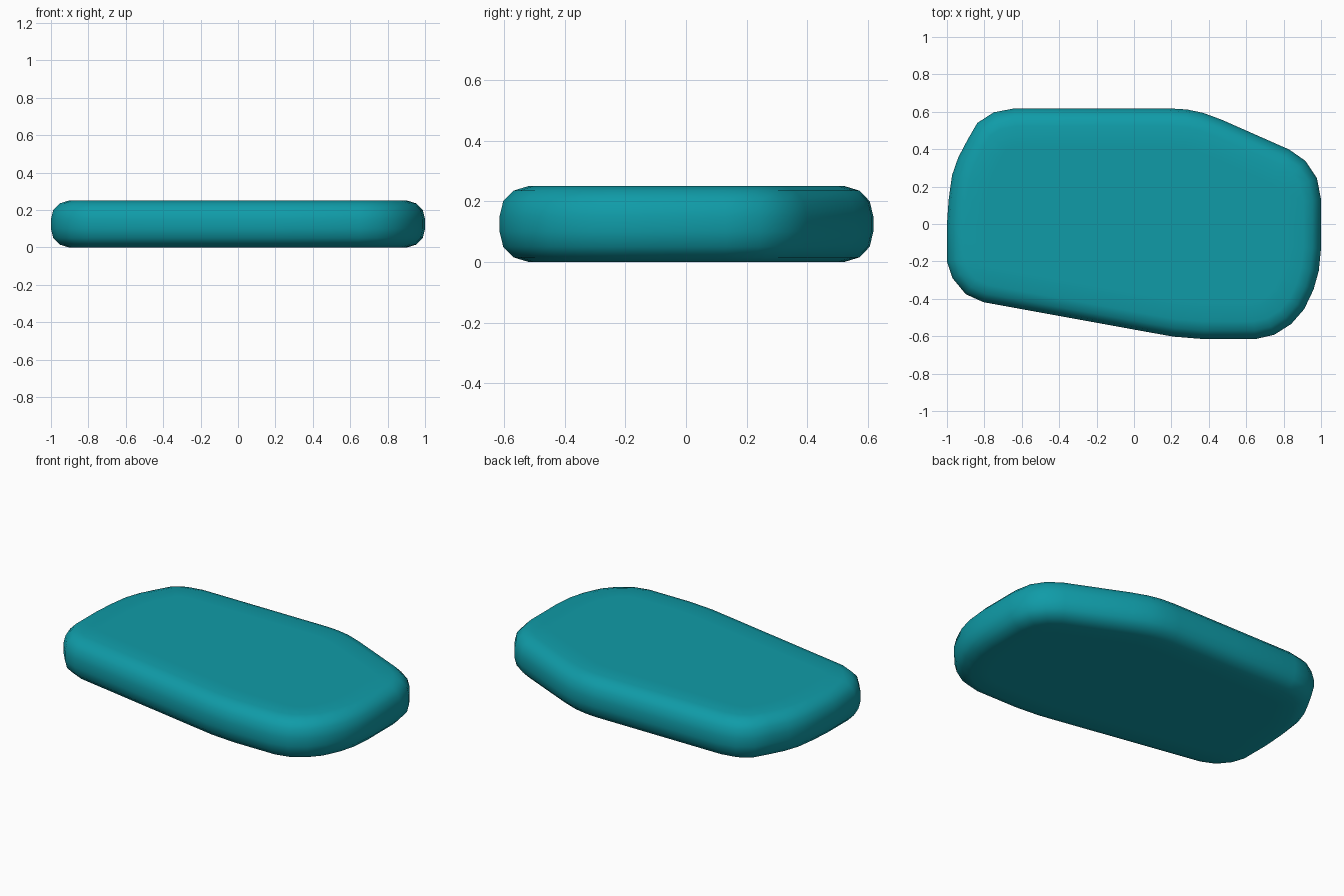
import bpy, bmesh
from mathutils import Vector

if "Cube" in bpy.data.objects:
    bpy.data.objects.remove(bpy.data.objects["Cube"])

# Outline of the slab seen from above, counter-clockwise
OUTLINE = [Vector(p) for p in [
    (-1, -0.2), (-0.97, -0.29), (-0.9, -0.375), (-0.805, -0.418), (-0.37, -0.497),
    (0.07, -0.577), (0.21, -0.602), (0.37, -0.615), (0.65, -0.615), (0.75, -0.592),
    (0.84, -0.535), (0.91, -0.455), (0.96, -0.35), (0.988, -0.25), (1, -0.13),
    (1, 0.13), (0.978, 0.245), (0.917, 0.337), (0.83, 0.398), (0.47, 0.557),
    (0.37, 0.594), (0.285, 0.612), (0.19, 0.618), (-0.22, 0.618), (-0.64, 0.618),
    (-0.75, 0.597), (-0.838, 0.54), (-0.89, 0.45), (-0.94, 0.355), (-0.973, 0.26),
    (-0.991, 0.13), (-1, 0)]]

# Rounded edge profile: (inset from outline, height)
LOWER = [(0.2, 0), (0.095, 0), (0.046, 0.015), (0.012, 0.05), (0, 0.1)]
PROFILE = LOWER + [(d, 0.25 - z) for d, z in reversed(LOWER)]


def inset(points, dist):
    """Mitred inward offset of a counter-clockwise outline."""
    out = []
    for i, p in enumerate(points):
        a = (p - points[i - 1]).normalized()
        b = (points[(i + 1) % len(points)] - p).normalized()
        na, nb = Vector((-a.y, a.x)), Vector((-b.y, b.x))
        out.append(p + (na + nb) * dist / (1 + na.dot(nb)))
    return out


# Loft the profile around the outline and cap both flat sides
bm = bmesh.new()
rings = [[bm.verts.new((p.x, p.y, z)) for p in inset(OUTLINE, d)] for d, z in PROFILE]
n = len(OUTLINE)
for lo, hi in zip(rings, rings[1:]):
    for i in range(n):
        j = (i + 1) % n
        bm.faces.new((lo[i], lo[j], hi[j], hi[i]))
bm.faces.new(rings[-1])
bm.faces.new(rings[0][::-1])
for f in bm.faces:
    f.smooth = True
mesh = bpy.data.meshes.new("rounded_slab")
bm.to_mesh(mesh)
bm.free()

slab = bpy.data.objects.new("rounded_slab", mesh)
bpy.context.collection.objects.link(slab)

# Teal colour
teal = bpy.data.materials.new("teal")
teal.diffuse_color = (0.005, 0.33, 0.39, 1)
teal.use_nodes = True
teal.node_tree.nodes["Principled BSDF"].inputs["Base Color"].default_value = teal.diffuse_color
mesh.materials.append(teal)
